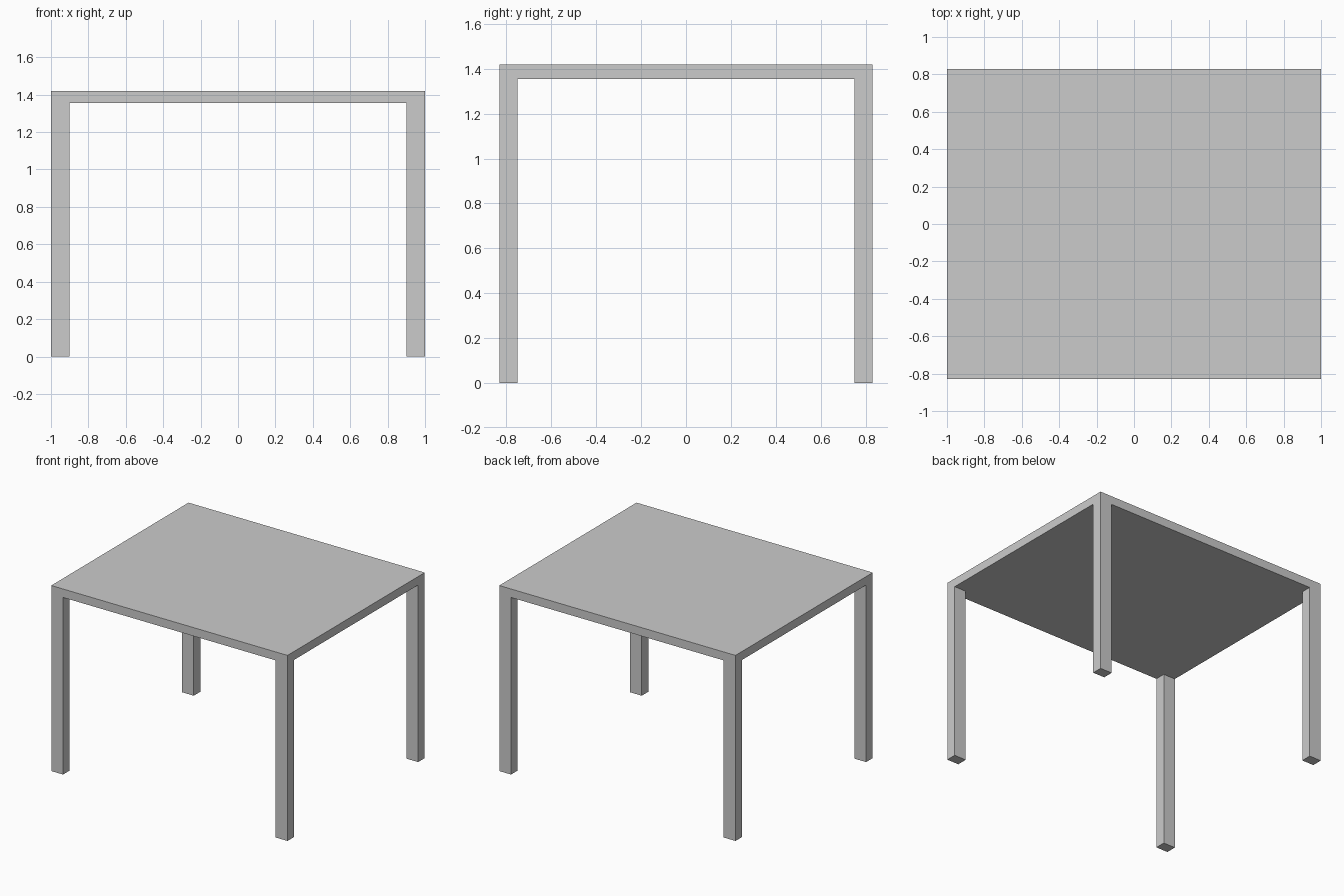
import bpy

if "Cube" in bpy.data.objects:
    bpy.data.objects.remove(bpy.data.objects["Cube"])

# Overall dimensions
W, D, H = 2.0, 1.66, 1.42
TOP = 0.065
LEG_X, LEG_Y = 0.10, 0.08

grey = bpy.data.materials.new("light grey")
grey.diffuse_color = (0.6, 0.6, 0.6, 1.0)
grey.use_nodes = True
grey.node_tree.nodes["Principled BSDF"].inputs["Base Color"].default_value = grey.diffuse_color


def box(name, lo, hi):
    """Box spanning two opposite corners."""
    centre = [(a + b) / 2 for a, b in zip(lo, hi)]
    bpy.ops.mesh.primitive_cube_add(size=1, location=centre)
    ob = bpy.context.object
    ob.name = name
    ob.scale = [b - a for a, b in zip(lo, hi)]
    bpy.ops.object.transform_apply(location=False, rotation=False, scale=True)
    ob.data.materials.append(grey)
    return ob


# Flat tabletop slab
box("tabletop", (-W / 2, -D / 2, H - TOP), (W / 2, D / 2, H))

# Four legs, flush with the tabletop corners
for sx, side in ((-1, "left"), (1, "right")):
    for sy, end in ((-1, "front"), (1, "back")):
        x = sorted((sx * W / 2, sx * (W / 2 - LEG_X)))
        y = sorted((sy * D / 2, sy * (D / 2 - LEG_Y)))
        box(f"{end}_{side}_leg", (x[0], y[0], 0), (x[1], y[1], H - TOP))
